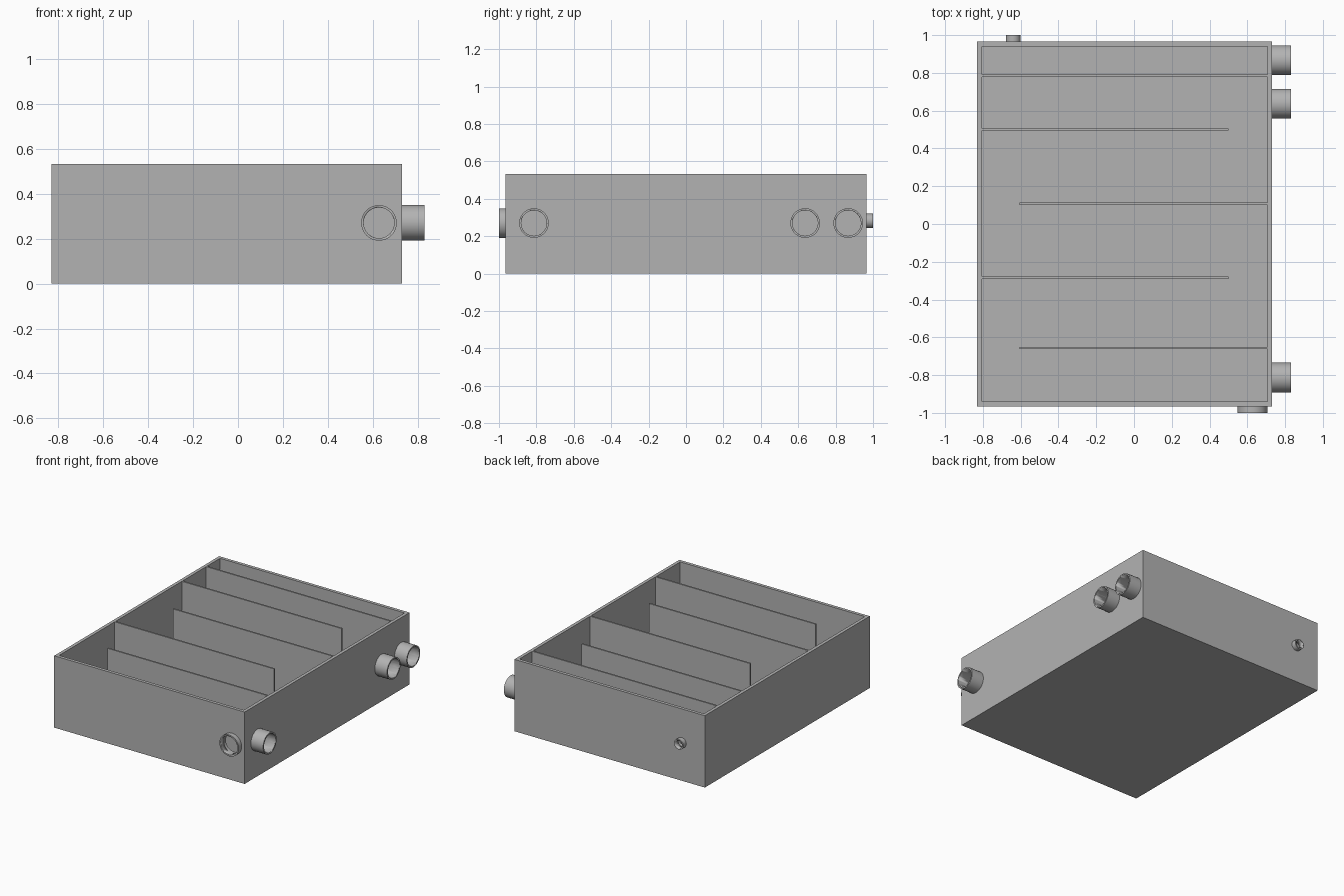
import bpy
from math import pi
from mathutils import Vector

cube = bpy.data.objects.get("Cube")
if cube:
    bpy.data.objects.remove(cube, do_unlink=True)

grey = bpy.data.materials.new("plain grey")
grey.use_nodes = True
colour = (0.45, 0.45, 0.45, 1)
grey.diffuse_color = colour
grey.node_tree.nodes["Principled BSDF"].inputs["Base Color"].default_value = colour

LEFT, RIGHT, END, TOP, WALL = -0.83, 0.73, 0.965, 0.532, 0.024
PIPE_Z = 0.27


def box(name, x0, x1, y0, y1, z0, z1):
    bpy.ops.mesh.primitive_cube_add(size=1, location=((x0 + x1) / 2, (y0 + y1) / 2, (z0 + z1) / 2))
    ob = bpy.context.object
    ob.name = name
    ob.scale = (x1 - x0, y1 - y0, z1 - z0)
    bpy.ops.object.transform_apply(location=False, rotation=False)
    ob.data.materials.append(grey)
    return ob


def cylinder(name, start, end, radius):
    a, b = Vector(start), Vector(end)
    bpy.ops.mesh.primitive_cylinder_add(vertices=48, radius=radius, depth=(b - a).length, location=(a + b) / 2)
    ob = bpy.context.object
    ob.name = name
    ob.rotation_euler = (0, pi / 2, 0) if abs(b.x - a.x) > abs(b.y - a.y) else (pi / 2, 0, 0)
    ob.data.materials.append(grey)
    return ob


def cut(target, cutter):
    mod = target.modifiers.new("cut", "BOOLEAN")
    mod.operation = "DIFFERENCE"
    mod.solver = "EXACT"
    mod.object = cutter
    cutter.hide_render = True
    cutter.hide_set(True)
    cutter.display_type = "WIRE"


# Open tank
tank = box("tank", LEFT, RIGHT, -END, END, 0, TOP)
cut(tank, box("tank_cavity_cutter", LEFT + WALL, RIGHT - WALL, -END + WALL, END - WALL, WALL, TOP + 0.1))

# One full divider and four staggered baffles
inner_left, inner_right = LEFT + WALL, RIGHT - WALL
plates = [
    ("divider", inner_left, inner_right, 0.785),
    ("baffle_1", inner_left, 0.5, 0.5),
    ("baffle_2", -0.605, inner_right, 0.107),
    ("baffle_3", inner_left, 0.5, -0.285),
    ("baffle_4", -0.605, inner_right, -0.657),
]
for name, x0, x1, y in plates:
    box(name, x0, x1, y - 0.006, y + 0.006, WALL, TOP)

# Pipe stubs, each bored through the tank wall
X, Y = Vector((1, 0, 0)), Vector((0, 1, 0))
pipes = [
    ("right_front_pipe", (RIGHT, -0.813, PIPE_Z), X, 0.1, 0.079, 0.068),
    ("right_middle_pipe", (RIGHT, 0.637, PIPE_Z), X, 0.1, 0.079, 0.068),
    ("right_back_pipe", (RIGHT, 0.867, PIPE_Z), X, 0.1, 0.079, 0.068),
    ("front_pipe", (0.627, -END, PIPE_Z), -Y, 0.035, 0.079, 0.068),
    ("back_drain", (-0.64, END, 0.282), Y, 0.035, 0.038, 0.028),
]
for name, base, direction, length, outer, inner in pipes:
    base = Vector(base)
    pipe = cylinder(name, base, base + direction * length, outer)
    bore = cylinder(name + "_cutter", base - direction * 0.05, base + direction * (length + 0.05), inner)
    for ob in (pipe, bore):
        bpy.ops.object.select_all(action="DESELECT")
        ob.select_set(True)
        bpy.context.view_layer.objects.active = ob
        bpy.ops.object.shade_smooth_by_angle(angle=pi / 6)
    cut(pipe, bore)
    cut(tank, bore)
